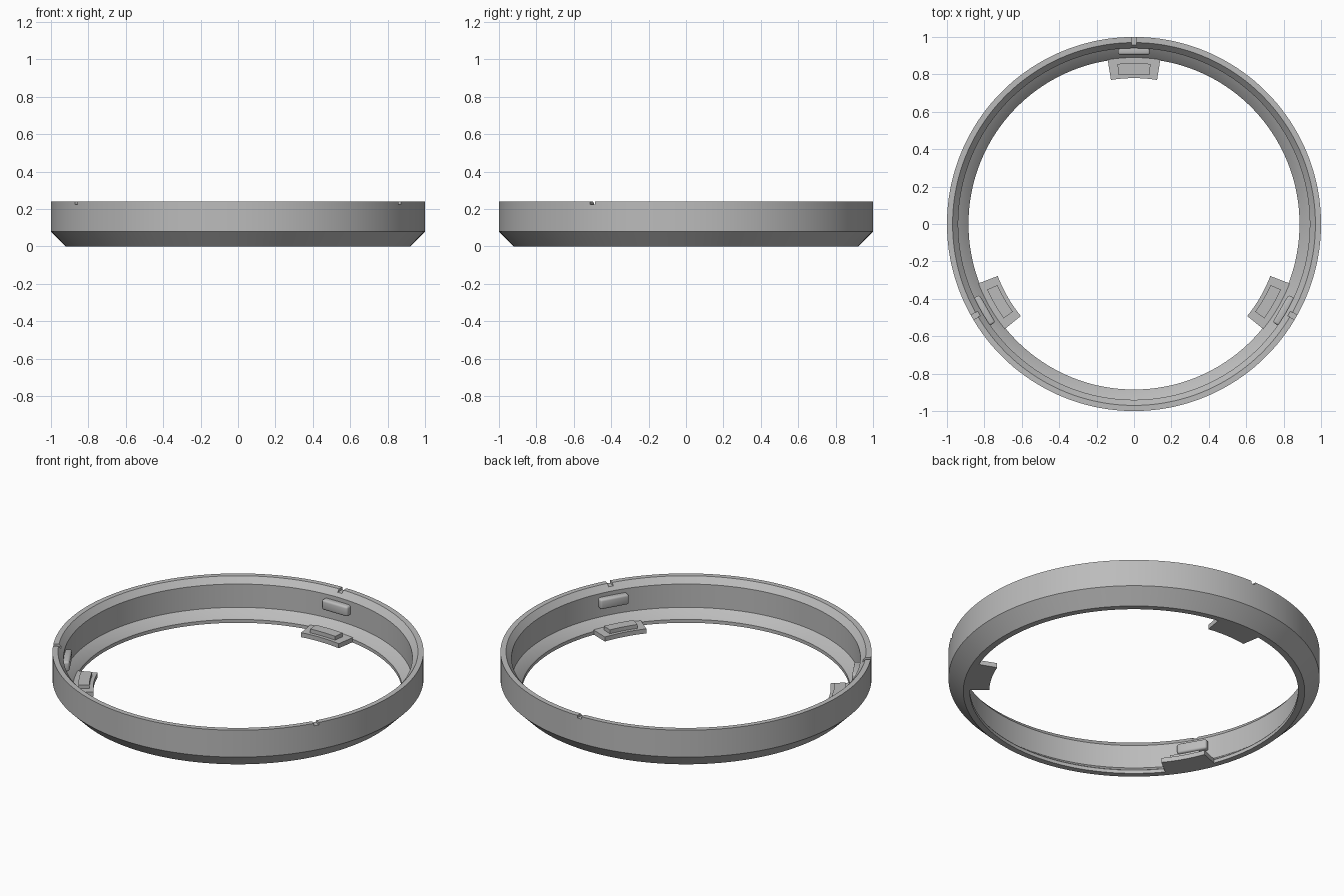
import bpy, bmesh
from math import sin, cos, pi, radians
from mathutils import Matrix, Vector

cube = bpy.data.objects.get("Cube")
if cube:
    bpy.data.objects.remove(cube, do_unlink=True)

GREY = (0.5, 0.5, 0.5, 1.0)
grey = bpy.data.materials.new("plain grey")
grey.use_nodes = True
grey.diffuse_color = GREY
grey.node_tree.nodes["Principled BSDF"].inputs["Base Color"].default_value = GREY


def add_object(name, bm):
    bmesh.ops.recalc_face_normals(bm, faces=bm.faces)
    mesh = bpy.data.meshes.new(name)
    bm.to_mesh(mesh)
    bm.free()
    mesh.materials.append(grey)
    obj = bpy.data.objects.new(name, mesh)
    bpy.context.collection.objects.link(obj)
    return obj


def smooth(obj, angle=30):
    bpy.ops.object.select_all(action='DESELECT')
    obj.select_set(True)
    bpy.context.view_layer.objects.active = obj
    bpy.ops.object.shade_smooth_by_angle(angle=radians(angle))


def sweep(bm, profile, start, end, steps):
    """Sweep a closed (radius, z) profile around the z axis."""
    full = abs(end - start - 2 * pi) < 1e-6
    rows = []
    for i in range(steps if full else steps + 1):
        a = start + (end - start) * i / steps
        rows.append([bm.verts.new((r * cos(a), r * sin(a), z)) for r, z in profile])
    n = len(profile)
    for i in range(steps):
        a, b = rows[i], rows[(i + 1) % len(rows)]
        for j in range(n):
            k = (j + 1) % n
            bm.faces.new((a[j], b[j], b[k], a[k]))
    if not full:
        bm.faces.new(rows[0])
        bm.faces.new(rows[-1])


def box(bm, centre, size, angle):
    """Box placed along +x, then turned about z."""
    m = (Matrix.Rotation(angle, 4, 'Z') @ Matrix.Translation(Vector(centre))
         @ Matrix.Diagonal((*size, 1)))
    bmesh.ops.create_cube(bm, size=1, matrix=m)


def sector(name, r0, r1, z0, z1, centre, half):
    bm = bmesh.new()
    sweep(bm, [(r0, z0), (r1, z0), (r1, z1), (r0, z1)], centre - half, centre + half, 10)
    smooth(add_object(name, bm))


STATIONS = {"back": radians(90), "right": radians(210), "left": radians(330)}

# Ring with chamfered foot, sloped inner ledge and chamfered mouth
bm = bmesh.new()
sweep(bm, [(0.92, 0), (1.0, 0.08), (1.0, 0.24), (0.97, 0.24), (0.94, 0.205),
           (0.94, 0.066), (0.89, 0.027), (0.885, 0.02), (0.885, 0)], 0, 2 * pi, 180)
ring = add_object("ring", bm)

# Small notches across the rim
bm = bmesh.new()
for angle in STATIONS.values():
    box(bm, (0.985, 0, 0.242), (0.13, 0.028, 0.034), angle)
cutter = add_object("notch_cutter", bm)
cutter.hide_render = True
cut = ring.modifiers.new("notches", 'BOOLEAN')
cut.operation = 'DIFFERENCE'
cut.solver = 'EXACT'
cut.object = cutter
bpy.context.view_layer.objects.active = ring
bpy.ops.object.modifier_apply(modifier=cut.name)
bpy.data.objects.remove(cutter, do_unlink=True)
smooth(ring)

for side, angle in STATIONS.items():
    # Flat tab reaching inwards, with a raised block on top
    sector(side + "_tab", 0.78, 0.89, 0, 0.027, angle, radians(9.1))
    sector(side + "_tab_block", 0.80, 0.86, 0.025, 0.05, angle, radians(5.9))

    # Rounded bump on the inner wall
    bm = bmesh.new()
    box(bm, (0.927, 0, 0.152), (0.045, 0.17, 0.06), angle)
    bmesh.ops.bevel(bm, geom=bm.edges[:], offset=0.012, segments=3,
                    profile=0.5, affect='EDGES')
    smooth(add_object(side + "_wall_bump", bm), 40)
